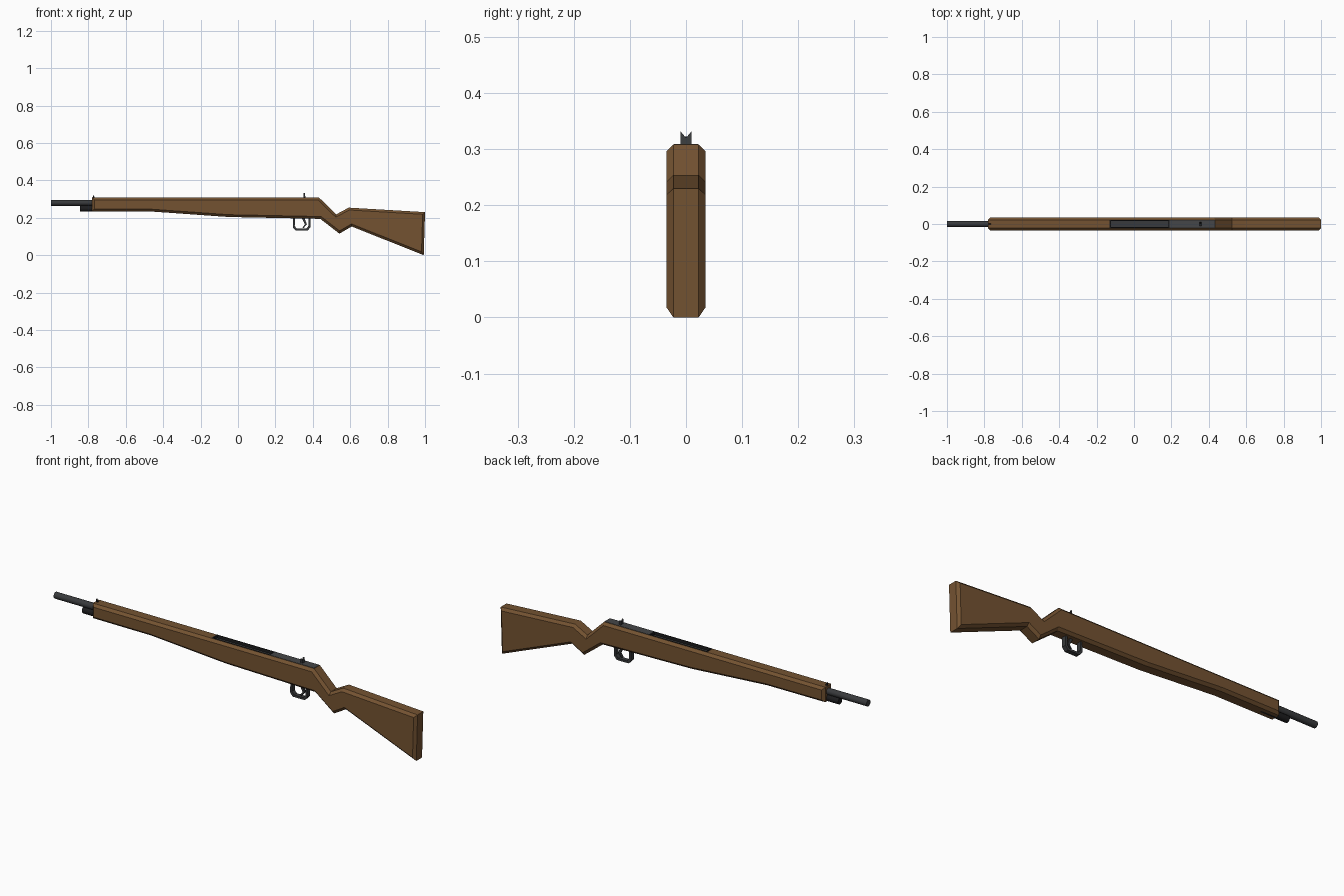
import bpy, bmesh
from mathutils import Vector

cube = bpy.data.objects.get("Cube")
if cube:
    bpy.data.objects.remove(cube, do_unlink=True)


def material(name, rgb):
    m = bpy.data.materials.new(name)
    m.use_nodes = True
    m.diffuse_color = (*rgb, 1)
    m.node_tree.nodes["Principled BSDF"].inputs["Base Color"].default_value = (*rgb, 1)
    return m


wood = material("walnut_brown", (0.175, 0.086, 0.031))
steel = material("dark_steel", (0.04, 0.042, 0.045))
grey = material("bolt_grey", (0.06, 0.062, 0.065))
black = material("black_metal", (0.012, 0.012, 0.013))


def finish(name, bm, mat):
    bmesh.ops.recalc_face_normals(bm, faces=bm.faces)
    mesh = bpy.data.meshes.new(name)
    bm.to_mesh(mesh)
    bm.free()
    ob = bpy.data.objects.new(name, mesh)
    bpy.context.collection.objects.link(ob)
    mesh.materials.append(mat)
    return ob


def prism(name, points, half, mat, chamfer=0):
    """Extrude an x-z outline from -half to +half in y, chamfering the cap rims."""
    bm = bmesh.new()
    face = bm.faces.new([bm.verts.new((x, -half, z)) for x, z in points])
    out = bmesh.ops.extrude_face_region(bm, geom=[face])
    moved = [v for v in out["geom"] if isinstance(v, bmesh.types.BMVert)]
    bmesh.ops.translate(bm, verts=moved, vec=(0, 2 * half, 0))
    if chamfer:
        bmesh.ops.recalc_face_normals(bm, faces=bm.faces)
        rims = [e for e in bm.edges if abs(e.verts[0].co.y - e.verts[1].co.y) < half]
        bmesh.ops.bevel(bm, geom=rims, offset=chamfer, segments=1,
                        affect='EDGES', clamp_overlap=False)
    return finish(name, bm, mat)


def box(name, x, y, z, mat):
    bm = bmesh.new()
    bmesh.ops.create_cube(bm, size=1)
    for v in bm.verts:
        v.co = Vector((x[v.co.x > 0], y[v.co.y > 0], z[v.co.z > 0]))
    return finish(name, bm, mat)


def rod(name, x0, x1, z, radius, mat, sides=12):
    bpy.ops.mesh.primitive_cylinder_add(vertices=sides, radius=radius, depth=x1 - x0,
                                        location=((x0 + x1) / 2, 0, z),
                                        rotation=(0, 1.5708, 0))
    ob = bpy.context.object
    ob.name = name
    ob.data.materials.append(mat)
    bpy.ops.object.shade_smooth_by_angle(angle=0.6)


# Wooden stock with chamfered sides
stock = prism("stock", [
    (-0.78, 0.308), (0.433, 0.308), (0.525, 0.218), (0.592, 0.254), (1.0, 0.23),
    (0.993, 0.0), (0.608, 0.153), (0.542, 0.115), (0.44, 0.194), (-0.05, 0.204),
    (-0.46, 0.233), (-0.78, 0.234)], 0.035, wood, 0.0125)

# Slot in the stock for the open action
cutter = box("slot_cutter", (-0.128, 0.195), (-0.0195, 0.0195), (0.285, 0.35), wood)
cutter.hide_render = True
cutter.hide_viewport = True
cut = stock.modifiers.new("slot", 'BOOLEAN')
cut.operation = 'DIFFERENCE'
cut.solver = 'EXACT'
cut.object = cutter

# Receiver: sunken floor, thin rails and solid rear block
TOP = 0.3095
box("receiver_floor", (-0.13, 0.2), (-0.02, 0.02), (0.28, 0.295), steel)
box("receiver_front_wall", (-0.13, -0.124), (-0.021, 0.021), (0.28, TOP), black)
for side, s in (("left", 1), ("right", -1)):
    box("receiver_rail_" + side, (-0.13, 0.19), sorted((s * 0.017, s * 0.021)),
        (0.28, TOP), black)
box("receiver_step", (0.185, 0.191), (-0.021, 0.021), (0.28, TOP), black)
box("receiver_rear", (0.19, 0.432), (-0.021, 0.021), (0.28, TOP), grey)

# Barrel and the short tube under it
rod("barrel", -1.0, -0.7, 0.28, 0.016, steel)
rod("under_tube", -0.845, -0.7, 0.249, 0.0165, black)

# Sights
prism("front_sight", [(-0.778, 0.3), (-0.76, 0.3), (-0.768, 0.312), (-0.775, 0.322)],
      0.004, black)
bm = bmesh.new()
notch = [(-0.01, 0.3), (0.01, 0.3), (0.01, 0.332), (0, 0.32), (-0.01, 0.332)]
face = bm.faces.new([bm.verts.new((0.35, y, z)) for y, z in notch])
out = bmesh.ops.extrude_face_region(bm, geom=[face])
for v in out["geom"]:
    if isinstance(v, bmesh.types.BMVert):
        v.co.x += 0.012 if v.co.z < 0.31 else 0.007
finish("rear_sight", bm, steel)

# Trigger guard as a U-shaped band, and the trigger inside it
outer = [(0.295, 0.2), (0.293, 0.148), (0.308, 0.131), (0.372, 0.131),
         (0.387, 0.148), (0.387, 0.2)]
inner = [(0.34 + (x - 0.34) * 0.78, 0.2 + (z - 0.2) * 0.85) for x, z in outer]
prism("trigger_guard", outer + inner[::-1], 0.011, steel)
prism("trigger", [(0.34, 0.2), (0.355, 0.2), (0.368, 0.165), (0.35, 0.144),
                  (0.346, 0.149), (0.357, 0.165)], 0.005, steel)
